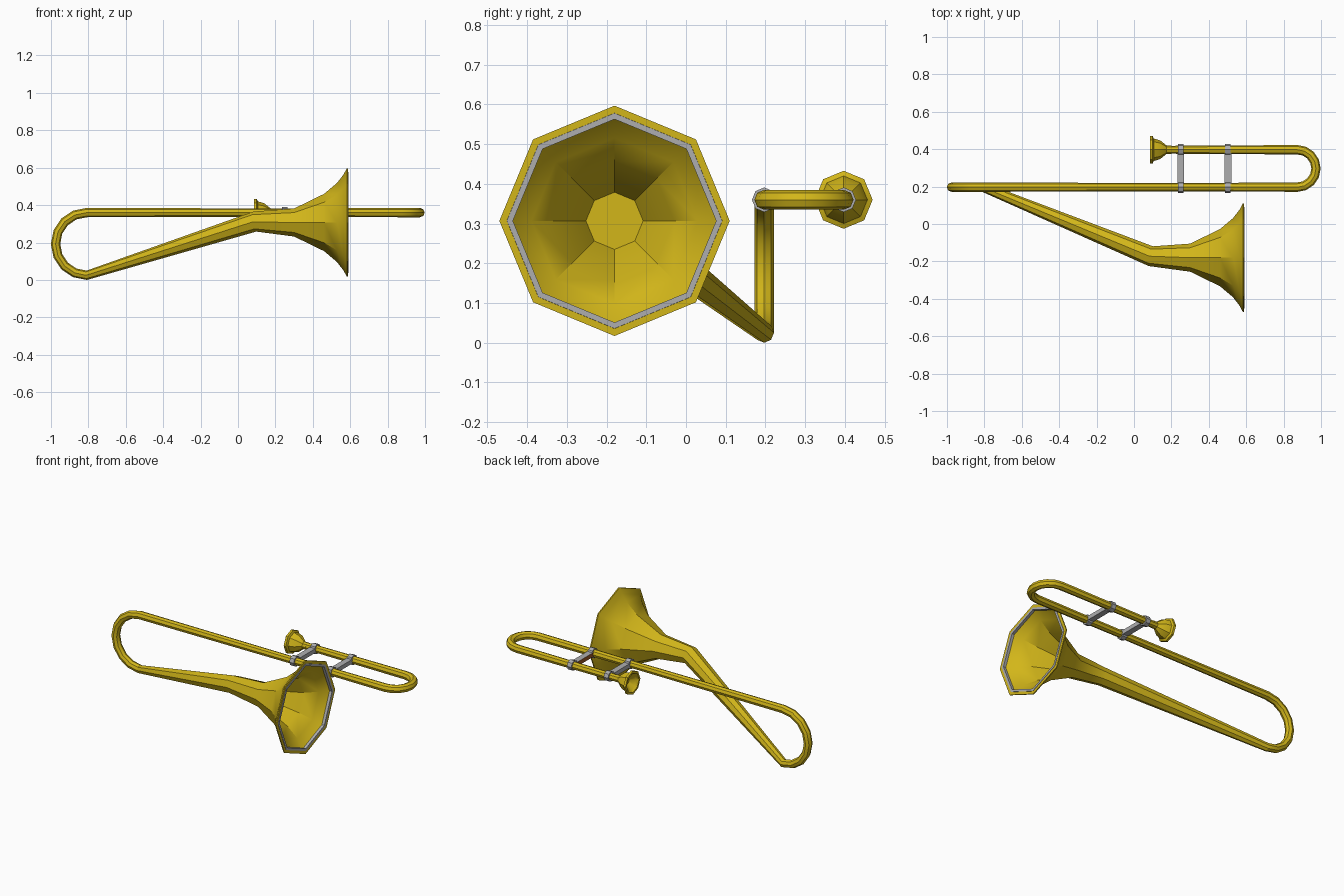
import bpy, bmesh, math
from mathutils import Vector

if "Cube" in bpy.data.objects:
    bpy.data.objects.remove(bpy.data.objects["Cube"])

SIDES = 8


def material(name, color):
    m = bpy.data.materials.new(name)
    m.diffuse_color = (*color, 1)
    m.use_nodes = True
    m.node_tree.nodes["Principled BSDF"].inputs["Base Color"].default_value = m.diffuse_color
    return m


GOLD = material("brass", (0.65, 0.47, 0.01))
SILVER = material("steel", (0.42, 0.42, 0.43))
RUST = material("rust", (0.35, 0.10, 0.02))
X, Y, Z = Vector((1, 0, 0)), Vector((0, 1, 0)), Vector((0, 0, 1))


def finish(name, bm, mat):
    bmesh.ops.recalc_face_normals(bm, faces=bm.faces)
    me = bpy.data.meshes.new(name)
    bm.to_mesh(me)
    bm.free()
    ob = bpy.data.objects.new(name, me)
    bpy.context.collection.objects.link(ob)
    me.materials.append(mat)
    bpy.ops.object.select_all(action='DESELECT')
    ob.select_set(True)
    bpy.context.view_layer.objects.active = ob
    bpy.ops.object.shade_smooth_by_angle(angle=math.radians(30))
    return ob


def skin(name, rings, ref, mat, loop=False):
    """Skin octagonal rings given as (centre, radius, tangent)."""
    bm = bmesh.new()
    loops = []
    for c, r, t in rings:
        u = (ref - t * ref.dot(t)).normalized()
        v = t.cross(u)
        angs = [2 * math.pi * i / SIDES for i in range(SIDES)]
        loops.append([bm.verts.new(c + (u * math.cos(a) + v * math.sin(a)) * r) for a in angs])
    pairs = list(zip(loops, loops[1:]))
    if loop:
        pairs.append((loops[-1], loops[0]))
    else:
        bm.faces.new(loops[0])
        bm.faces.new(loops[-1])
    for a, b in pairs:
        for i in range(SIDES):
            j = (i + 1) % SIDES
            bm.faces.new((a[i], a[j], b[j], b[i]))
    return finish(name, bm, mat)


def path_rings(points):
    """Turn (point, radius) pairs into rings with mitred tangents."""
    ps = [Vector(p) for p, _ in points]
    out = []
    for i, (_, r) in enumerate(points):
        t = Vector()
        if i > 0:
            t += (ps[i] - ps[i - 1]).normalized()
        if i < len(ps) - 1:
            t += (ps[i + 1] - ps[i]).normalized()
        out.append((ps[i], r, t.normalized()))
    return out


def lathe_rings(y, z, profile):
    return [(Vector((x, y, z)), r, X) for x, r in profile]


R = 0.025
Y_MOUTH, Y_MAIN, Z_TUBE = 0.397, 0.197, 0.36
half_turn = [math.pi * i / 8 for i in range(9)]

# Leadpipe with the horizontal bend at the right end
mid, rad = (Y_MOUTH + Y_MAIN) / 2, (Y_MOUTH - Y_MAIN) / 2
lead = [((0.16, Y_MOUTH, Z_TUBE), 0.02), ((0.25, Y_MOUTH, Z_TUBE), 0.022)]
lead += [((0.873 + rad * math.sin(a), mid + rad * math.cos(a), Z_TUBE), R) for a in half_turn]
lead += [((0.2, Y_MAIN, Z_TUBE), 0.022)]
skin("leadpipe", path_rings(lead), Z, GOLD)

# Main tube, vertical bend, tapered neck and hollow bell
rad = (Z_TUBE - R) / 2
tube = [((0.24, Y_MAIN, Z_TUBE), 0.022)]
tube += [((-0.808 - rad * math.sin(a), Y_MAIN, R + rad + rad * math.cos(a)), R) for a in half_turn]
tube += [((0.09, -0.172, 0.312), 0.054)]
BY, BZ = -0.18, 0.307
rings = path_rings(tube + [((0.3, BY, BZ), 0.075)])[:-1]
flare = [(0.3, 0.075), (0.46, 0.153), (0.53, 0.212), (0.565, 0.258), (0.582, 0.29)]
inner = [(x + 0.004, r - 0.003) for x, r in reversed(flare[:-1])]
rings += lathe_rings(BY, BZ, flare + [(0.589, 0.29), (0.589, 0.268), (0.58, 0.262)] + inner)
skin("bell_and_slide", rings, Y, GOLD)

# Steel ring inside the bell mouth
skin("bell_ring", lathe_rings(BY, BZ, [(0.586, 0.272), (0.591, 0.271), (0.591, 0.256), (0.574, 0.256)]),
     Y, SILVER, loop=True)

# Mouthpiece with a shallow cup
cup = [(0.125, 0.018), (0.098, 0.05), (0.086, 0.06), (0.086, 0.073), (0.1, 0.073),
       (0.106, 0.06), (0.14, 0.05), (0.175, 0.022), (0.2, 0.022)]
skin("mouthpiece", lathe_rings(Y_MOUTH, Z_TUBE, cup), Y, GOLD)

# Braces: a flat bar between two octagonal collars
for n, bx in enumerate((0.25, 0.502), 1):
    for side, cy in (("outer", Y_MOUTH), ("inner", Y_MAIN)):
        skin(f"brace_{n}_{side}_collar", lathe_rings(cy, Z_TUBE, [(bx - 0.015, 0.031), (bx + 0.015, 0.031)]),
             Y, SILVER)
    bm = bmesh.new()
    bmesh.ops.create_cube(bm, size=1)
    bmesh.ops.scale(bm, vec=(0.037, 0.17, 0.026), verts=bm.verts)
    bmesh.ops.translate(bm, vec=(bx, mid, Z_TUBE), verts=bm.verts)
    bar = finish(f"brace_{n}_bar", bm, SILVER)
    if n == 2:  # tinted left face
        bar.data.materials.append(RUST)
        for p in bar.data.polygons:
            if p.normal.x < -0.9:
                p.material_index = 1
